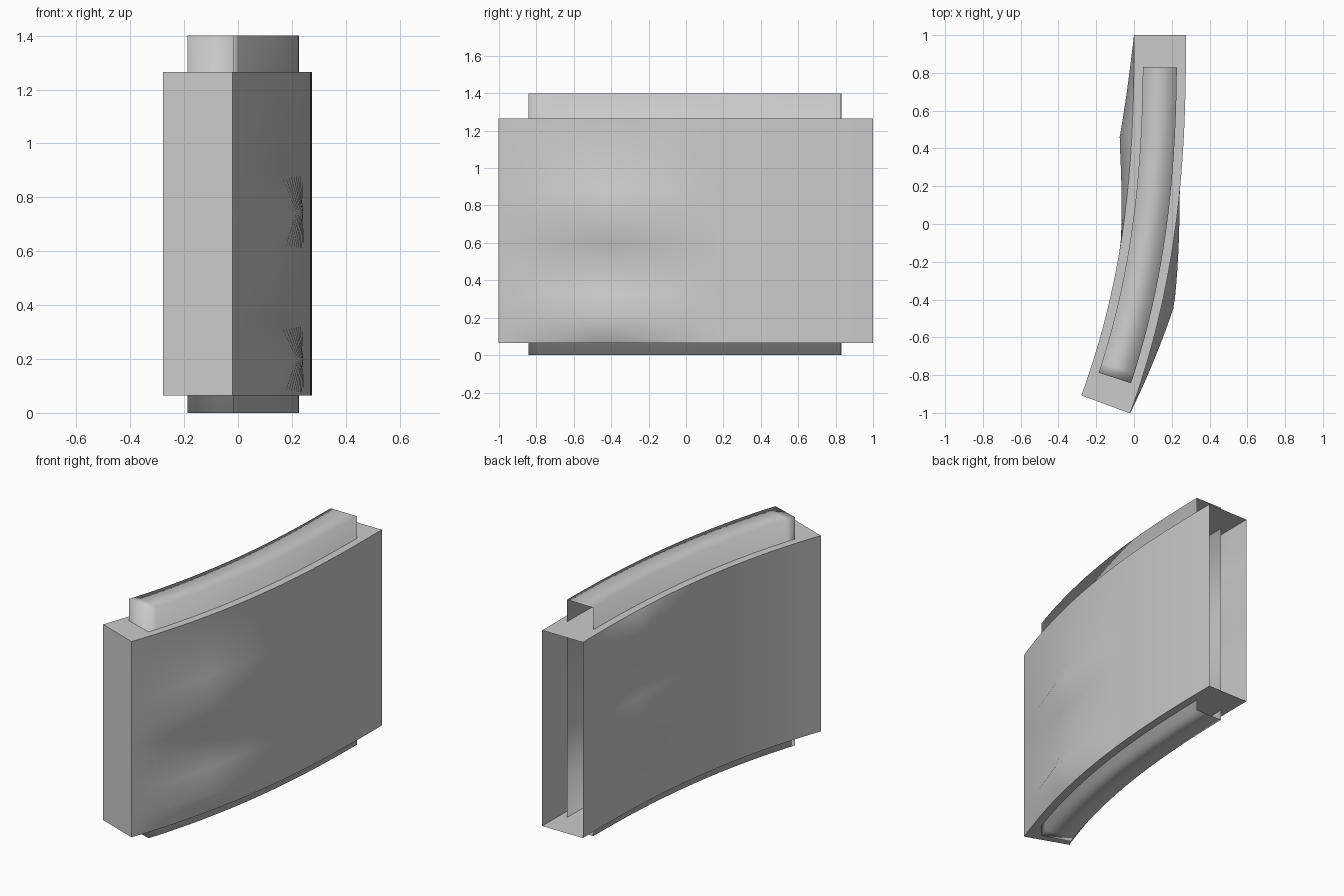
import bpy, bmesh, math

if "Cube" in bpy.data.objects:
    bpy.data.objects.remove(bpy.data.objects["Cube"])

LENGTH = 1.955      # length along the curved centre line
SEGS = 32


def path_point(t, offset, z):
    """Point beside the curved centre line; positive offset is the +x side."""
    u = t / LENGTH
    slope = math.atan(0.2875 * 2.5 / LENGTH * u ** 1.5)
    return (0.1375 - 0.2875 * u ** 2.5 + offset * math.cos(slope),
            1 - t - offset * math.sin(slope), z)


def curved_block(name, t0, t1, half, right_rows, left_rows, bump=0.0):
    """Curved sleeve, open at the back end. Rows are (z, is_ridge)."""
    bm = bmesh.new()
    ts = [t0 + (t1 - t0) * i / SEGS for i in range(SEGS + 1)]

    def wall(rows, side, start, end):
        grid = []
        for z, ridge in rows:
            line = []
            for t in ts:
                rise = 0.0
                if ridge and start < t < end:
                    rise = bump * (1 - abs(2 * (t - start) / (end - start) - 1))
                line.append(bm.verts.new(path_point(t, side * (half + rise), z)))
            grid.append(line)
        return grid

    def strip(a, b):
        for i in range(SEGS):
            bm.faces.new((a[i], a[i + 1], b[i + 1], b[i]))

    right = wall(right_rows, 1, 0.83, LENGTH)
    left = wall(left_rows, -1, 0.0, 1.12)
    for grid in (right, left):
        for a, b in zip(grid, grid[1:]):
            strip(a, b)
    strip(right[-1], left[-1])      # top
    strip(right[0], left[0])        # bottom
    # closed front end
    bm.faces.new([r[-1] for r in right] + [r[-1] for r in reversed(left)])
    bmesh.ops.recalc_face_normals(bm, faces=bm.faces)
    mesh = bpy.data.meshes.new(name)
    bm.to_mesh(mesh)
    bm.free()
    obj = bpy.data.objects.new(name, mesh)
    bpy.context.collection.objects.link(obj)
    return obj


# outer sleeve with shallow ridges alternating between its two sides
sleeve = curved_block(
    "outer_sleeve", 0.0, LENGTH, 0.1375,
    [(0.065, 0), (0.2, 1), (0.33, 0), (0.6, 0), (0.745, 1), (0.89, 0), (1.265, 0)],
    [(0.065, 0), (0.44, 0), (0.585, 1), (0.73, 0), (1.0, 0), (1.13, 1), (1.265, 0)],
    bump=0.065)

# inner core passing through the sleeve from top to bottom
core = curved_block("inner_core", 0.17, 1.815, 0.09,
                    [(0, 0), (1.4, 0)], [(0, 0), (1.4, 0)])

for obj, angle in ((sleeve, 55), (core, 100)):
    bpy.ops.object.select_all(action='DESELECT')
    obj.select_set(True)
    bpy.context.view_layer.objects.active = obj
    bpy.ops.object.shade_smooth_by_angle(angle=math.radians(angle))
